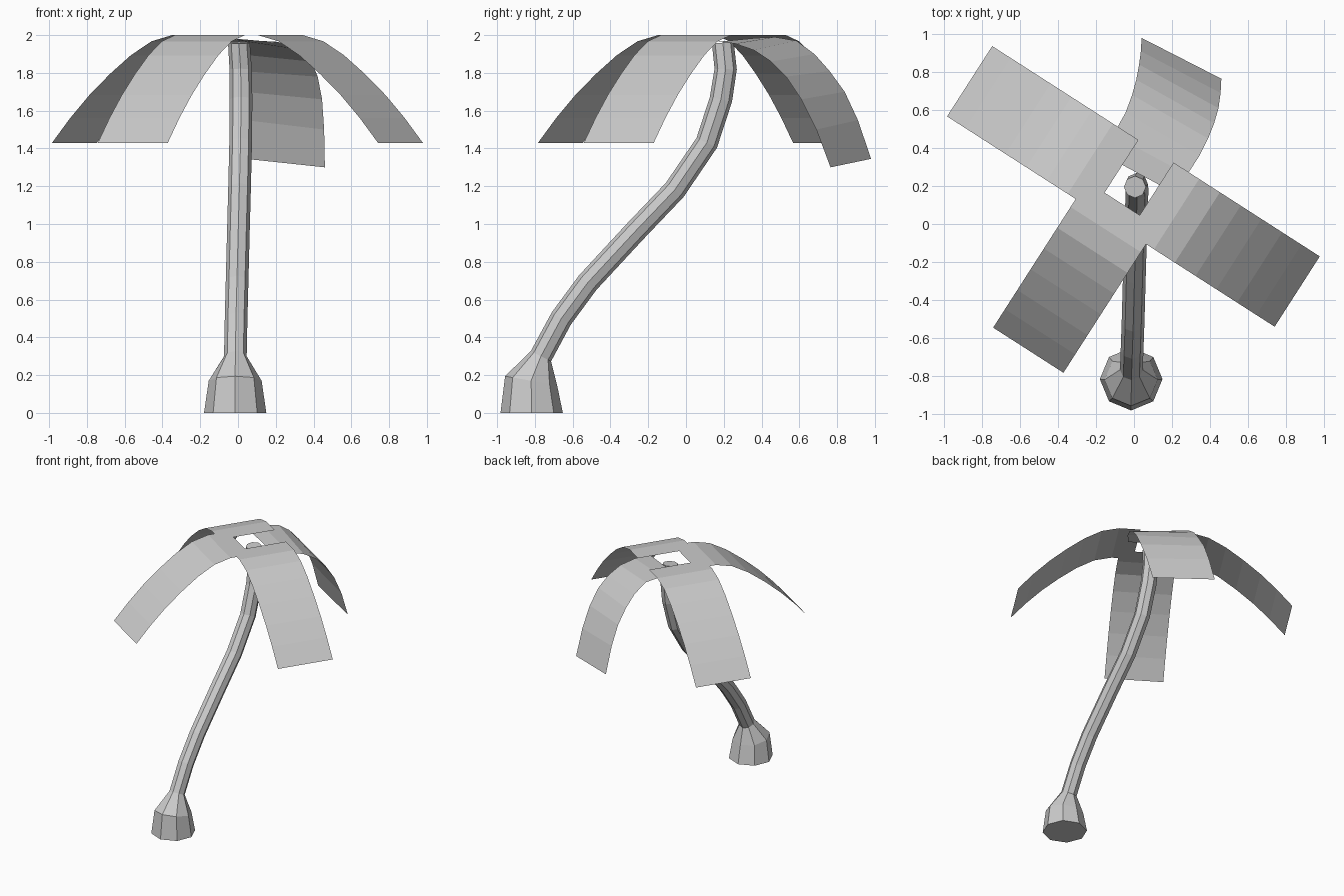
import bpy, math
from mathutils import Vector, Quaternion

if "Cube" in bpy.data.objects:
    bpy.data.objects.remove(bpy.data.objects["Cube"])


def make_object(name, verts, faces):
    mesh = bpy.data.meshes.new(name)
    mesh.from_pydata([tuple(v) for v in verts], [], faces)
    mesh.update()
    obj = bpy.data.objects.new(name, mesh)
    bpy.context.collection.objects.link(obj)
    return obj


def ribbon(name, left, right):
    """Single-sided strip between two edge paths, facing up."""
    n = len(left)
    faces = [(i, n + i, n + i + 1, i + 1) for i in range(n - 1)]
    return make_object(name, list(left) + list(right), faces)


# Trunk: eight-sided tube swept along a leaning S path (x, y, z, radius)
SIDES = 8
path = [(-0.015, -0.817, 0.0, 0.165), (-0.015, -0.82, 0.17, 0.14),
        (-0.014, -0.768, 0.30, 0.06), (-0.01, -0.66, 0.50, 0.06),
        (-0.005, -0.52, 0.69, 0.06), (0.002, -0.27, 0.96, 0.06),
        (0.008, -0.06, 1.18, 0.06), (0.014, 0.11, 1.43, 0.06),
        (0.016, 0.185, 1.66, 0.06), (0.014, 0.21, 1.82, 0.059),
        (0.005, 0.195, 1.96, 0.058)]
tilts = [0, 10, 27, 33, 39, 43, 39, 26, 13, 2, -5]   # forward lean of each ring
verts, faces = [], []
for (x, y, z, r), tilt in zip(path, tilts):
    turn = Quaternion((1, 0, 0), -math.radians(tilt))
    for k in range(SIDES):
        a = 2 * math.pi * k / SIDES
        verts.append(Vector((x, y, z)) + turn @ Vector((r * math.cos(a), r * math.sin(a), 0)))
for i in range(len(path) - 1):
    for k in range(SIDES):
        a, b = i * SIDES + k, i * SIDES + (k + 1) % SIDES
        faces.append((a, b, b + SIDES, a + SIDES))
faces.append(tuple(reversed(range(SIDES))))
faces.append(tuple(range(len(verts) - SIDES, len(verts))))
make_object("trunk", verts, faces)

# Three matching fronds: drooping strips around the crown (distance, height)
profile = [(0.11, 2.0), (0.27, 2.0), (0.40, 1.967), (0.53, 1.893),
           (0.66, 1.795), (0.79, 1.683), (0.91, 1.562), (1.025, 1.43)]
crown = Vector((-0.003, 0.198, 0))
half = 0.22
for name, angle in (("left_frond", 147.3), ("front_frond", 237.3), ("right_frond", 327.3)):
    a = math.radians(angle)
    out = Vector((math.cos(a), math.sin(a), 0))
    side = Vector((-out.y, out.x, 0)) * half
    mid = [crown + out * r + Vector((0, 0, z)) for r, z in profile]
    ribbon(name, [p + side for p in mid], [p - side for p in mid])

# Back frond: twisted strip with a lower tip
left = [(-0.17, 0.37, 1.985), (-0.11, 0.47, 1.99), (-0.045, 0.585, 1.97), (-0.01, 0.68, 1.90),
        (0.012, 0.76, 1.81), (0.027, 0.84, 1.70), (0.036, 0.91, 1.55), (0.04, 0.98, 1.345)]
right = [(0.20, 0.17, 1.965), (0.28, 0.26, 1.955), (0.345, 0.36, 1.92), (0.39, 0.45, 1.86),
         (0.422, 0.53, 1.78), (0.445, 0.61, 1.66), (0.456, 0.69, 1.50), (0.46, 0.765, 1.30)]
ribbon("back_frond", left, right)
